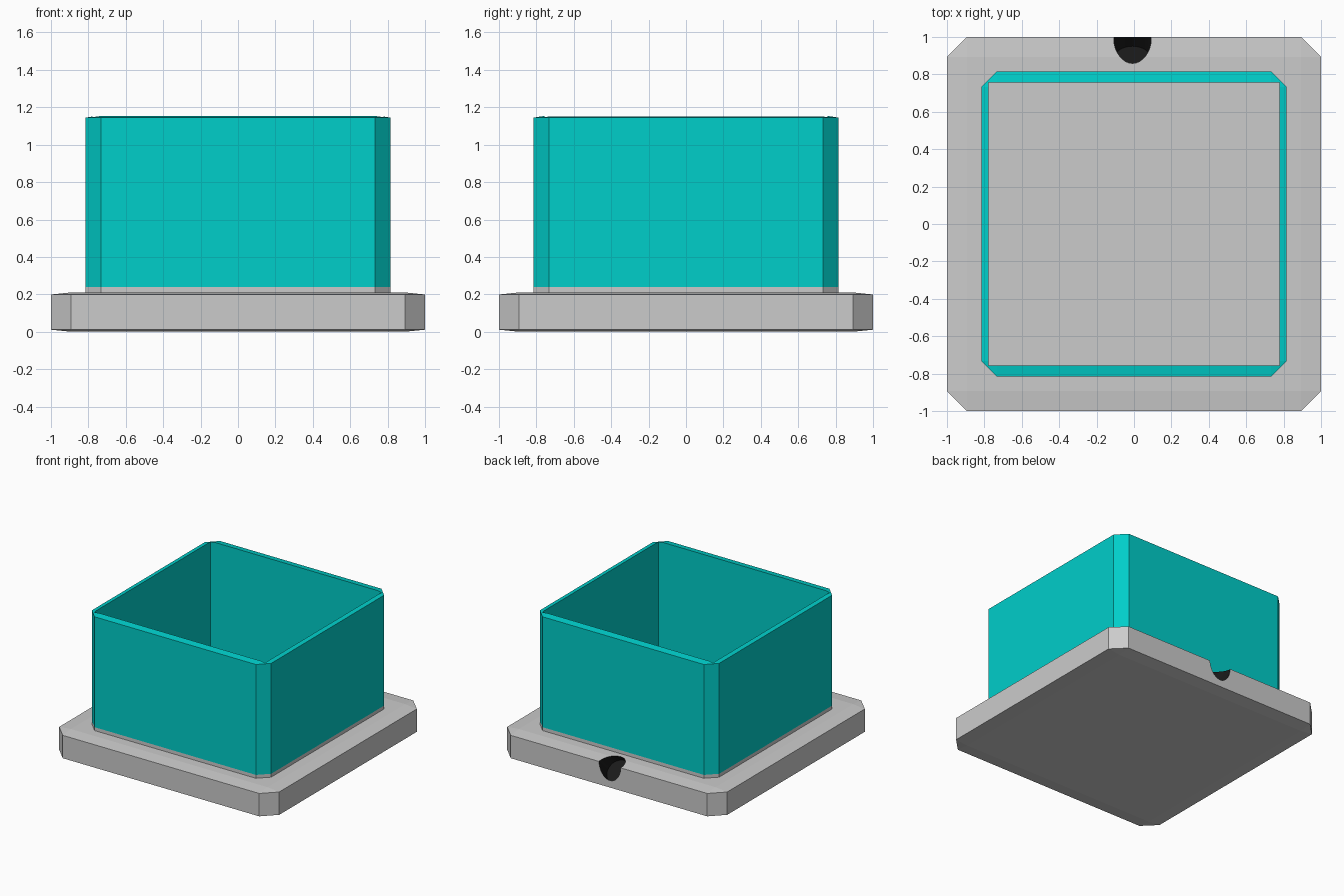
import bpy, bmesh, math

if "Cube" in bpy.data.objects:
    bpy.data.objects.remove(bpy.data.objects["Cube"])


def material(name, rgb):
    m = bpy.data.materials.new(name)
    m.diffuse_color = (*rgb, 1)
    m.use_nodes = True
    m.node_tree.nodes["Principled BSDF"].inputs["Base Color"].default_value = m.diffuse_color
    return m


GREY = material("grey", (0.8, 0.8, 0.8))
TEAL = material("teal", (0.0, 0.62, 0.59))
BLACK = material("black", (0.01, 0.01, 0.01))


def add_object(name, bm, mats, index=0):
    bmesh.ops.recalc_face_normals(bm, faces=bm.faces)
    for f in bm.faces:
        f.material_index = index
    me = bpy.data.meshes.new(name)
    bm.to_mesh(me)
    bm.free()
    for m in mats:
        me.materials.append(m)
    ob = bpy.data.objects.new(name, me)
    bpy.context.collection.objects.link(ob)
    return ob


def slab(name, half, chamfer, z0, z1, dz0, dz1, mat):
    """Bevelled square block; dz0/dz1 are the heights of the flat edge bevels."""
    bm = bmesh.new()
    bmesh.ops.create_cube(bm, size=2)
    bmesh.ops.bevel(bm, geom=bm.edges[:], offset=chamfer / half,
                    offset_type='OFFSET', segments=1, affect='EDGES')
    for v in bm.verts:
        v.co.x *= half
        v.co.y *= half
        outer = abs(v.co.z) > 0.999
        if v.co.z > 0:
            v.co.z = z1 if outer else z1 - dz1
        else:
            v.co.z = z0 if outer else z0 + dz0
    return add_object(name, bm, mat)


def cut(target, cutter):
    mod = target.modifiers.new("cut", 'BOOLEAN')
    mod.operation = 'DIFFERENCE'
    mod.solver = 'EXACT'
    mod.object = cutter
    bpy.context.view_layer.objects.active = target
    bpy.ops.object.modifier_apply(modifier=mod.name)
    bpy.data.objects.remove(cutter, do_unlink=True)


# Base plate with a slanted cable socket in the rear top edge
base = slab("base_plate", 1.0, 0.107, 0, 0.21, 0.011, 0.011, [GREY, BLACK])
bm = bmesh.new()
bmesh.ops.create_cone(bm, cap_ends=True, segments=32, radius1=0.1, radius2=0.1, depth=0.57)
drill = add_object("socket_cutter", bm, [GREY, BLACK], 1)
drill.hide_render = True
drill.rotation_euler.x = math.radians(-45)
shift = (0.285 - 0.17) * math.sqrt(0.5)
drill.location = (-0.008, 1 + shift, 0.21 + shift)
bpy.context.view_layer.update()
cut(base, drill)

# Thin grey footing, also the floor of the box
slab("box_floor", 0.815, 0.082, 0.2, 0.238, 0, 0, [GREY])

# Open-topped box walls
walls = slab("box_walls", 0.815, 0.082, 0.238, 1.157, 0, 0.012, [TEAL])
bm = bmesh.new()
bmesh.ops.create_cube(bm, size=2)
for v in bm.verts:
    v.co.x *= 0.778
    v.co.y *= 0.757
    v.co.z = 1.5 if v.co.z > 0 else 0.1
opening = add_object("opening_cutter", bm, [TEAL])
opening.hide_render = True
cut(walls, opening)
